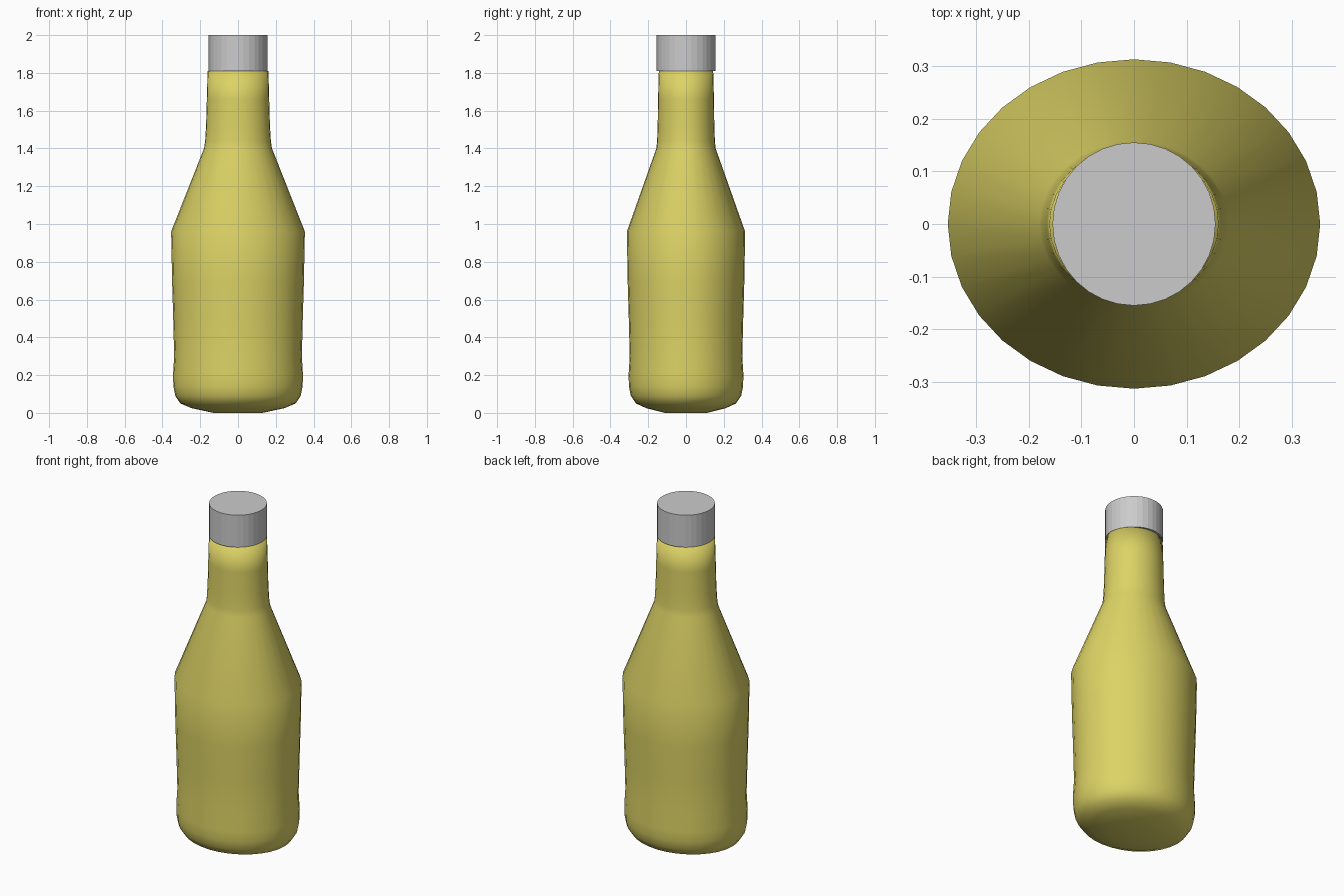
import bpy, bmesh
from math import sin, cos, pi

if "Cube" in bpy.data.objects:
    bpy.data.objects.remove(bpy.data.objects["Cube"])

SIDES = 32


def loft(name, rings, smooth):
    """Skin a stack of elliptical rings (z, x radius, y radius) and close both ends."""
    bm = bmesh.new()
    loops = [[bm.verts.new((rx * cos(2 * pi * i / SIDES), ry * sin(2 * pi * i / SIDES), z))
              for i in range(SIDES)] for z, rx, ry in rings]
    for a, b in zip(loops, loops[1:]):
        for i in range(SIDES):
            j = (i + 1) % SIDES
            bm.faces.new((a[i], a[j], b[j], b[i]))
    bm.faces.new(loops[0][::-1])
    bm.faces.new(loops[-1])
    for f in bm.faces:
        f.smooth = smooth
    mesh = bpy.data.meshes.new(name)
    bm.to_mesh(mesh)
    bm.free()
    obj = bpy.data.objects.new(name, mesh)
    bpy.context.collection.objects.link(obj)
    return obj


# Bottle body: rounded base, slight waist, sloped shoulder, slim neck
body = loft("bottle_body", [
    (0.00, 0.13, 0.11),
    (0.025, 0.245, 0.21),
    (0.05, 0.305, 0.265),
    (0.09, 0.332, 0.292),
    (0.14, 0.342, 0.302),
    (0.20, 0.344, 0.304),
    (0.30, 0.338, 0.298),
    (0.50, 0.343, 0.303),
    (0.70, 0.349, 0.309),
    (0.96, 0.354, 0.313),
    (1.40, 0.180, 0.157),
    (1.44, 0.174, 0.153),
    (1.52, 0.169, 0.150),
    (1.66, 0.165, 0.148),
    (1.81, 0.161, 0.144),
], True)
glass = bpy.data.materials.new("yellow_body")
glass.diffuse_color = (0.72, 0.65, 0.13, 1)
glass.use_nodes = True
glass.node_tree.nodes["Principled BSDF"].inputs["Base Color"].default_value = glass.diffuse_color
body.data.materials.append(glass)

# Screw cap
loft("cap", [(1.81, 0.155, 0.155), (2.0, 0.155, 0.155)], False)
